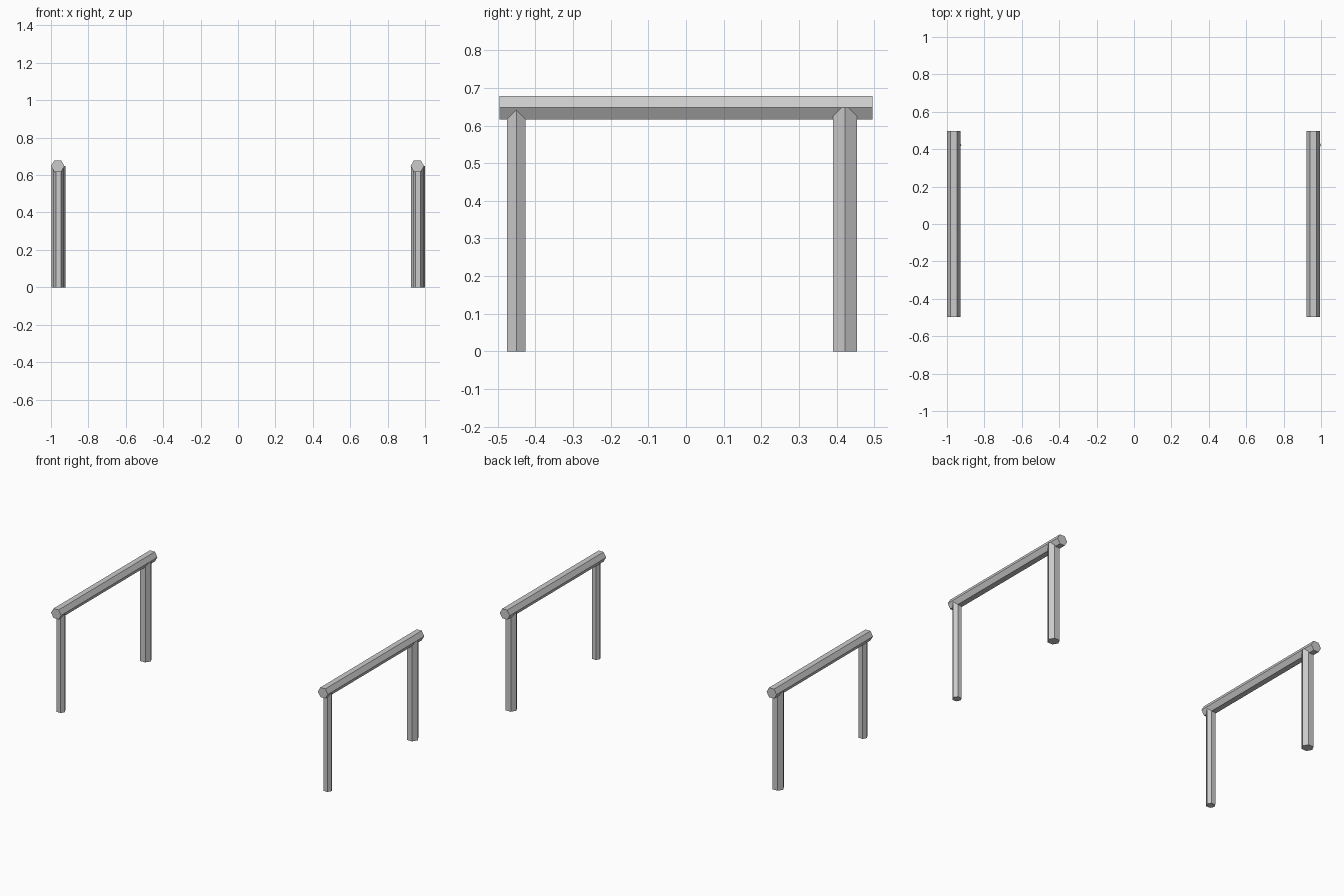
import bpy, bmesh
from math import cos, sin, pi
from mathutils import Vector

if "Cube" in bpy.data.objects:
    bpy.data.objects.remove(bpy.data.objects["Cube"])


def hex_prism(name, start, end, radius):
    """Capped six-sided rod with two corners facing left and right (x)."""
    start, end = Vector(start), Vector(end)
    side = Vector((1, 0, 0))
    up = (end - start).normalized().cross(side)
    ring = [radius * (cos(i * pi / 3) * side + sin(i * pi / 3) * up) for i in range(6)]
    bm = bmesh.new()
    a = [bm.verts.new(start + p) for p in ring]
    b = [bm.verts.new(end + p) for p in ring]
    bm.faces.new(a)
    bm.faces.new(b)
    for i in range(6):
        j = (i + 1) % 6
        bm.faces.new((a[i], a[j], b[j], b[i]))
    bmesh.ops.recalc_face_normals(bm, faces=bm.faces)
    mesh = bpy.data.meshes.new(name)
    bm.to_mesh(mesh)
    bm.free()
    obj = bpy.data.objects.new(name, mesh)
    bpy.context.collection.objects.link(obj)


# Two identical side frames: the legs sit slightly to the right of the rail
for label, x in (("left", -0.964), ("right", 0.959)):
    leg_x = x + 0.004
    hex_prism(label + "_rail", (x, -0.496, 0.648), (x, 0.496, 0.648), 0.036)
    hex_prism(label + "_front_leg", (leg_x, -0.451, 0), (leg_x, -0.451, 0.648), 0.028)
    hex_prism(label + "_back_leg", (leg_x, 0.422, 0), (leg_x, 0.422, 0.648), 0.037)
